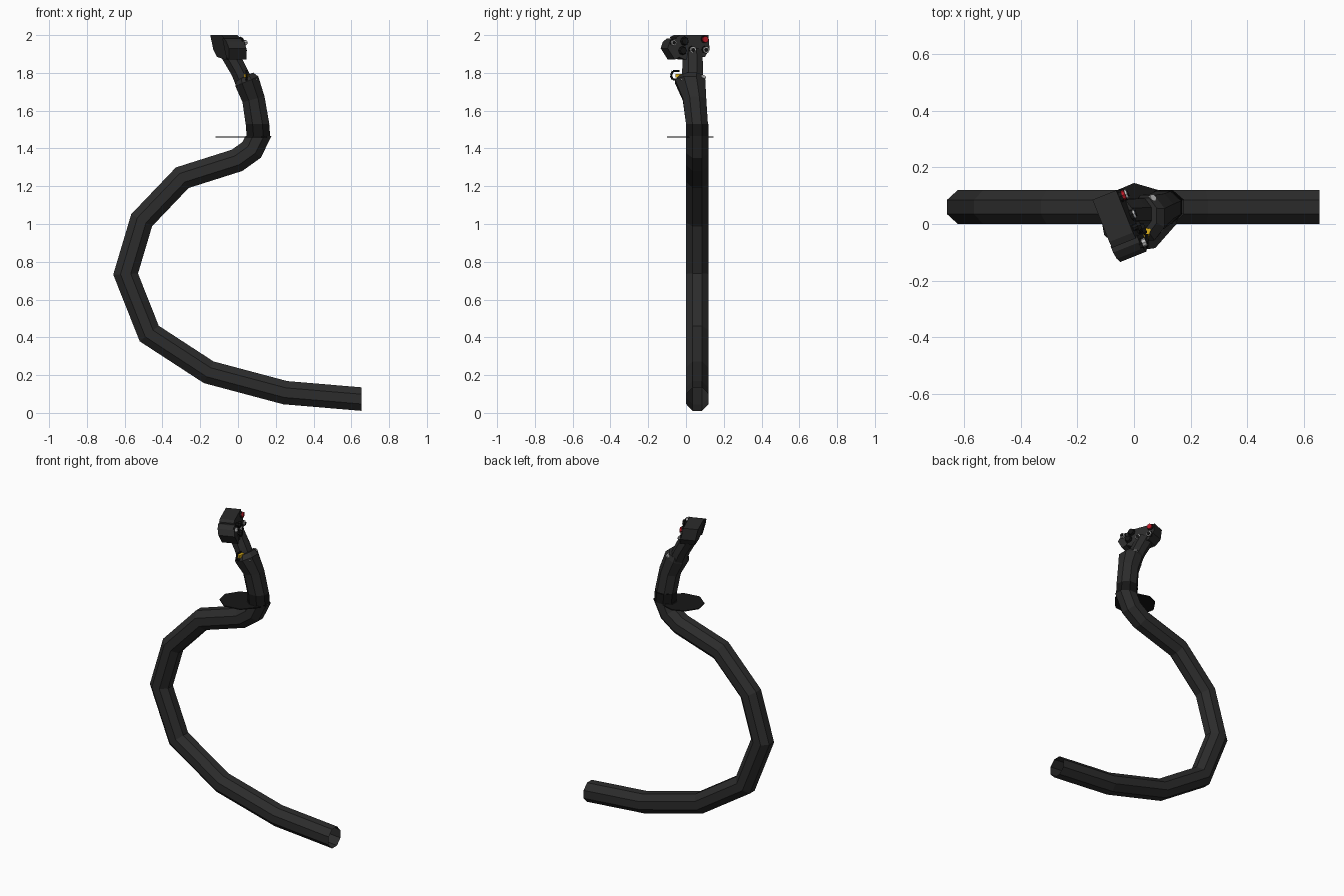
import bpy, bmesh, math
from mathutils import Vector, Matrix

if "Cube" in bpy.data.objects:
    bpy.data.objects.remove(bpy.data.objects["Cube"])


def mat(name, r, g, b):
    m = bpy.data.materials.new(name)
    m.diffuse_color = (r, g, b, 1)
    m.use_nodes = True
    m.node_tree.nodes["Principled BSDF"].inputs["Base Color"].default_value = m.diffuse_color
    return m


DARK = mat("dark_plastic", .025, .025, .025)
BLACK = mat("black_rubber", .008, .008, .008)
GREY = mat("light_grey", .5, .5, .5)
RED = mat("red", .5, .01, .02)
YELLOW = mat("yellow", .75, .45, .01)


def finish(name, bm, material):
    bmesh.ops.recalc_face_normals(bm, faces=bm.faces)
    me = bpy.data.meshes.new(name)
    bm.to_mesh(me)
    bm.free()
    ob = bpy.data.objects.new(name, me)
    bpy.context.collection.objects.link(ob)
    me.materials.append(material)
    return ob


def loft(name, secs, material, caps=(False, False), first=None, last=None):
    """Octagonal skin through (x, y, z, half width, half depth) sections, mitred at each bend."""
    bm = bmesh.new()
    rings = []
    pts = [Vector((s[0], 0, s[2])) for s in secs]
    for i, (x, y, z, rx, ry) in enumerate(secs):
        a = (pts[i] - pts[i - 1]).normalized() if i else None
        b = (pts[i + 1] - pts[i]).normalized() if i < len(secs) - 1 else None
        a, b = a or b, b or a
        t = (a + b).normalized()
        if i == 0 and first:
            t = Vector(first).normalized()
        if i == len(secs) - 1 and last:
            t = Vector(last).normalized()
        side = Vector((t.z, 0, -t.x)) / max(.5, t.dot(a))
        ring = []
        for k in range(8):
            ang = math.pi / 8 + k * math.pi / 4
            c = 1 / math.cos(math.pi / 8)
            ring.append(bm.verts.new(Vector((x, y, z)) + side * rx * c * math.cos(ang)
                                     + Vector((0, ry * c * math.sin(ang), 0))))
        rings.append(ring)
    for r, s in zip(rings, rings[1:]):
        for k in range(8):
            bm.faces.new((r[k], r[(k + 1) % 8], s[(k + 1) % 8], s[k]))
    if caps[0]:
        bm.faces.new(rings[0])
    if caps[1]:
        bm.faces.new(rings[-1])
    return finish(name, bm, material)


def prism(name, low, high, material):
    bm = bmesh.new()
    a = [bm.verts.new(p) for p in low]
    b = [bm.verts.new(p) for p in high]
    bm.faces.new(a)
    bm.faces.new(b)
    for i in range(len(a)):
        j = (i + 1) % len(a)
        bm.faces.new((a[i], a[j], b[j], b[i]))
    return finish(name, bm, material)


def knob(name, base, direction, r, length, material, r2=None):
    bm = bmesh.new()
    d = Vector(direction).normalized()
    m = (Matrix.Translation(Vector(base) + d * length / 2)
         @ d.to_track_quat('Z', 'Y').to_matrix().to_4x4())
    bmesh.ops.create_cone(bm, cap_ends=True, segments=8, radius1=r,
                          radius2=r if r2 is None else r2, depth=length, matrix=m)
    return finish(name, bm, material)


# Curved floor tube, open at its lower end
path = [(.655, .073), (.25, .107), (-.155, .215), (-.47, .42), (-.595, .735), (-.51, 1.02),
        (-.295, 1.245), (-.005, 1.337), (.072, 1.392), (.108, 1.465)]
loft("curved_tube", [(x, .06, z, .062, .06) for x, z in path], DARK,
     first=(-1, 0, 0), last=(0, 0, 1))

# Dark collar, grip and neck
loft("collar", [(.108, .06, 1.465, .062, .06), (.103, .06, 1.53, .062, .06)], BLACK, first=(0, 0, 1), last=(0, 0, 1))
loft("grip", [(.103, .058, 1.53, .062, .058), (.082, .045, 1.66, .06, .062),
              (.047, .022, 1.755, .066, .08), (.035, .03, 1.78, .05, .062)], DARK, (True, True), first=(0, 0, 1))
loft("neck", [(.03, .035, 1.755, .046, .055), (.005, .035, 1.81, .044, .055),
              (-.05, .035, 1.91, .048, .052)], DARK, (True, True))

# Thin hand rest plate
plate = [(0, .145), (.12, .11), (.165, .06), (.15, .0), (.075, -.085), (-.03, -.10),
         (-.105, -.04), (-.12, .04), (-.07, .115)]
prism("hand_rest", [(x, y, 1.457) for x, y in plate], [(x, y, 1.463) for x, y in plate], BLACK)

# Head blocks: side profile (v along head, z) extruded across u
U = Vector((.93, .37, 0))
V = Vector((.37, -.93, 0))
C = Vector((-.05, 0, 0))


def head(u, v, z):
    return C + U * (u + (1.94 - z) * .22) + V * v + Vector((0, 0, z))


def head_block(name, profile, u0, u1):
    return prism(name, [head(u0, v, z) for v, z in profile],
                 [head(u1, v, z) for v, z in profile], DARK)


head_block("head_main", [(-.115, 1.925), (-.085, 1.885), (.03, 1.87), (.065, 1.885),
                         (.068, 1.99), (.045, 2.0), (-.115, 2.0)], -.045, .045)
head_block("head_front", [(.06, 1.885), (.09, 1.87), (.125, 1.93), (.11, 1.965),
                          (.085, 1.982), (.06, 1.982)], -.05, .05)

# Buttons and hat switches on the head face
for n, v, z, r, length, m in (("red_button", -.09, 1.977, .017, .022, RED),
                              ("rear_button", -.09, 1.922, .017, .018, GREY),
                              ("middle_button", -.015, 1.922, .017, .018, GREY),
                              ("front_button", .092, 1.96, .015, .025, GREY)):
    knob(n + "_ring", head(.04, v, z), U, r + .004, .013, BLACK)
    knob(n, head(.042, v, z), U, r, length, m)
    if m is GREY:
        knob(n + "_cap", head(.042, v, z), U, r * .6, length + .005, BLACK)
for n, v, z in (("upper_hat", .03, 1.968), ("lower_hat", .045, 1.918)):
    knob(n + "_stem", head(.04, v, z), U, .012, .028, BLACK)
    knob(n + "_top", head(.06, v, z), U, .024, .014, BLACK, .018)

# Small controls on the grip shoulder
knob("shoulder_button_rear", (.055, .085, 1.765), (.6, .4, .7), .013, .022, GREY)
knob("shoulder_button_side", (.08, -.015, 1.757), (.8, -.1, .6), .012, .022, GREY)

# Yellow trigger with its guard frame
bm = bmesh.new()
bmesh.ops.create_cube(bm, size=1, matrix=Matrix.Translation((.045, -.035, 1.785))
                      @ Matrix.Rotation(-.2, 4, 'Z') @ Matrix.Diagonal((.02, .04, .02, 1)))
finish("yellow_trigger", bm, YELLOW)
guard = [(-.03, 1.765), (-.07, 1.765), (-.08, 1.785), (-.07, 1.81), (-.035, 1.81)]
for i, (p, q) in enumerate(zip(guard, guard[1:])):
    a, b = Vector((.045, *p)), Vector((.045, *q))
    knob(f"trigger_guard_{i}", a, b - a, .006, (b - a).length, BLACK)
